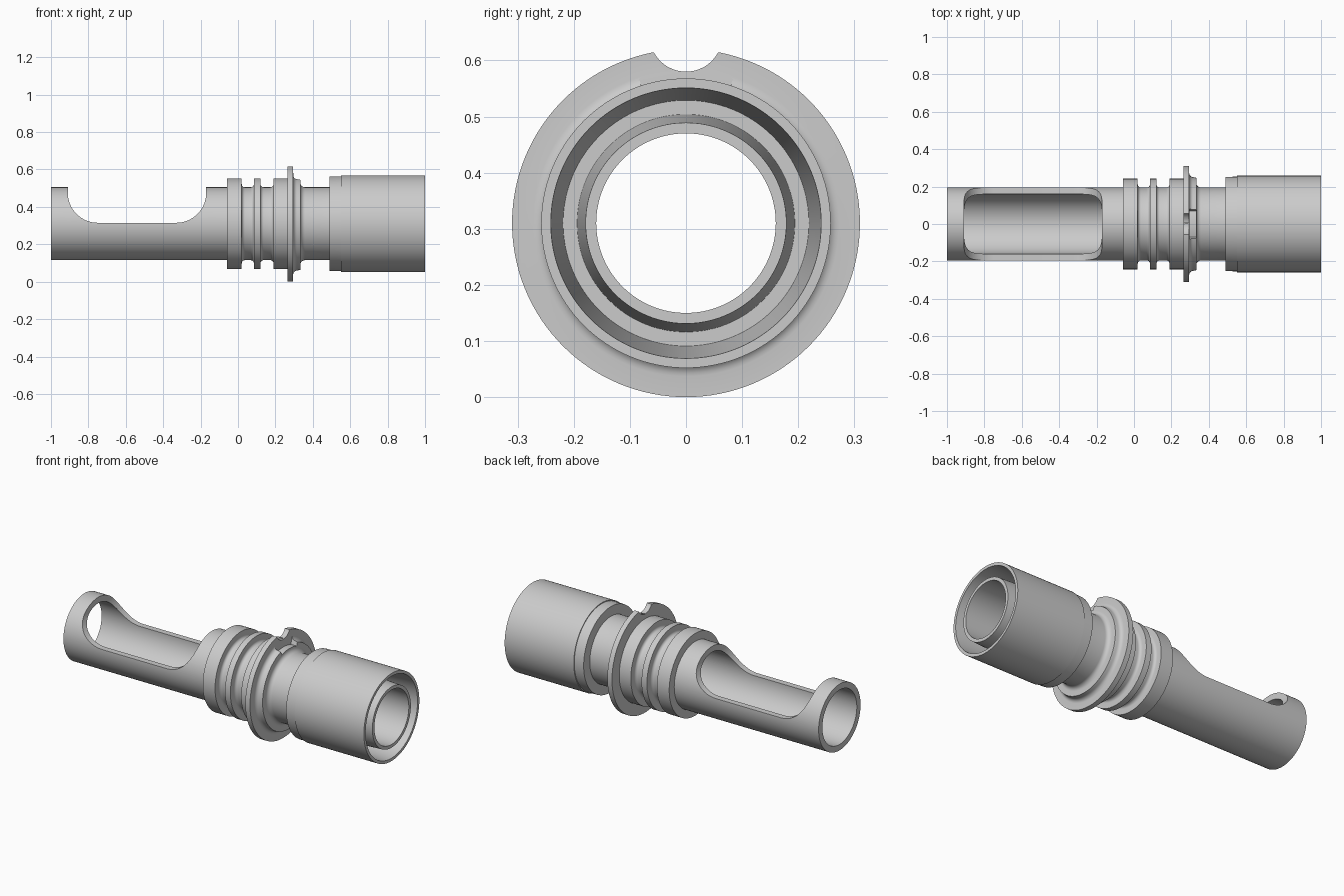
import bpy, bmesh, math
from mathutils import Matrix, Vector

if "Cube" in bpy.data.objects:
    bpy.data.objects.remove(bpy.data.objects["Cube"])

AXIS_Z = 0.31
BORE = 0.16
TUBE = 0.195
RING = 0.242

grey = bpy.data.materials.new("light grey")
grey.use_nodes = True
grey.diffuse_color = (0.6, 0.6, 0.6, 1)
grey.node_tree.nodes["Principled BSDF"].inputs["Base Color"].default_value = grey.diffuse_color


def make_object(name, bm):
    bmesh.ops.recalc_face_normals(bm, faces=bm.faces)
    mesh = bpy.data.meshes.new(name)
    bm.to_mesh(mesh)
    bm.free()
    mesh.materials.append(grey)
    obj = bpy.data.objects.new(name, mesh)
    bpy.context.collection.objects.link(obj)
    return obj


def lathe(name, profile, steps=128):
    """Turn a closed (x, radius) profile around the long axis."""
    bm = bmesh.new()
    rings = []
    for i in range(steps):
        a = 2 * math.pi * i / steps
        rings.append([bm.verts.new((x, r * math.sin(a), AXIS_Z + r * math.cos(a)))
                      for x, r in profile])
    n = len(profile)
    for i in range(steps):
        p, q = rings[i], rings[(i + 1) % steps]
        for j in range(n):
            k = (j + 1) % n
            bm.faces.new((p[j], p[k], q[k], q[j]))
    return make_object(name, bm)


def prism(name, outline, depth):
    """Extrude a closed outline of points along a vector."""
    bm = bmesh.new()
    face = bm.faces.new([bm.verts.new(p) for p in outline])
    new = bmesh.ops.extrude_face_region(bm, geom=[face])["geom"]
    bmesh.ops.translate(bm, vec=depth, verts=[v for v in new if isinstance(v, bmesh.types.BMVert)])
    return make_object(name, bm)


def arc(cx, cy, r, start, end, steps=6):
    return [(cx + r * math.cos(math.radians(start + (end - start) * i / steps)),
             cy + r * math.sin(math.radians(start + (end - start) * i / steps)))
            for i in range(steps + 1)]


def groove(x0, x1, f=0.017):
    """Rounded groove between two seal rings."""
    return ([(x0, RING)] + arc(x0 + f, TUBE + f, f, 180, 270)
            + arc(x1 - f, TUBE + f, f, 270, 360) + [(x1, RING)])


# Whole turned body: tube, seal rings, flange, neck, sleeve and tapered nozzle
profile = [(-1, BORE), (-1, TUBE), (-0.06, TUBE), (-0.06, RING)]
profile += groove(0.02, 0.085) + groove(0.12, 0.19)
profile += [(0.265, RING), (0.265, 0.31), (0.295, 0.31)]
profile += arc(0.318, 0.273, 0.023, 180, 270)
profile += [(0.333, 0.247), (0.333, 0.22)] + arc(0.358, 0.22, 0.025, 180, 270)
profile += [(0.49, TUBE), (0.49, 0.252), (0.55, 0.253), (0.55, 0.258), (1, 0.258)]
profile += [(1, 0.241), (0.65, 0.219), (0.65, 0.194), (1, 0.179), (1, BORE)]
body = lathe("connector_body", profile)

# Long window in the upper half of the tube, with rounded lower corners
z0, r = 0.315, 0.16
window = [(-0.17, 0.7), (-0.91, 0.7)]
window += arc(-0.91 + r, z0 + r, r, 180, 270, 16) + arc(-0.17 - r, z0 + r, r, 270, 360, 16)
cutters = [prism("window_cutter", [(x, -0.4, z) for x, z in window], Vector((0, 0.8, 0)))]

# Round notch through the top of the flange
notch = arc(0, 0.645, 0.065, 0, 360, 48)[:-1]
cutters.append(prism("notch_cutter", [(0.25, y, z) for y, z in notch], Vector((0.1, 0, 0))))

# Wedge relief in the shoulder behind the notch
relief = arc(0, AXIS_Z, 0.29, 72, 108, 12) + arc(0, AXIS_Z, 0.225, 108, 72, 12)
cutters.append(prism("relief_cutter", [(0.2955, y, z) for y, z in relief], Vector((0.06, 0, 0))))

for cutter in cutters:
    mod = body.modifiers.new(cutter.name, "BOOLEAN")
    mod.operation = "DIFFERENCE"
    mod.solver = "EXACT"
    mod.object = cutter

# Bake the cuts and remove the cutters
bpy.context.view_layer.update()
baked = bpy.data.meshes.new_from_object(body.evaluated_get(bpy.context.evaluated_depsgraph_get()))
body.modifiers.clear()
body.data = baked
for cutter in cutters:
    bpy.data.objects.remove(cutter)
baked.materials.clear()
baked.materials.append(grey)
for poly in baked.polygons:
    poly.material_index = 0

bpy.ops.object.select_all(action="DESELECT")
body.select_set(True)
bpy.context.view_layer.objects.active = body
bpy.ops.object.shade_smooth_by_angle(angle=math.radians(30))
